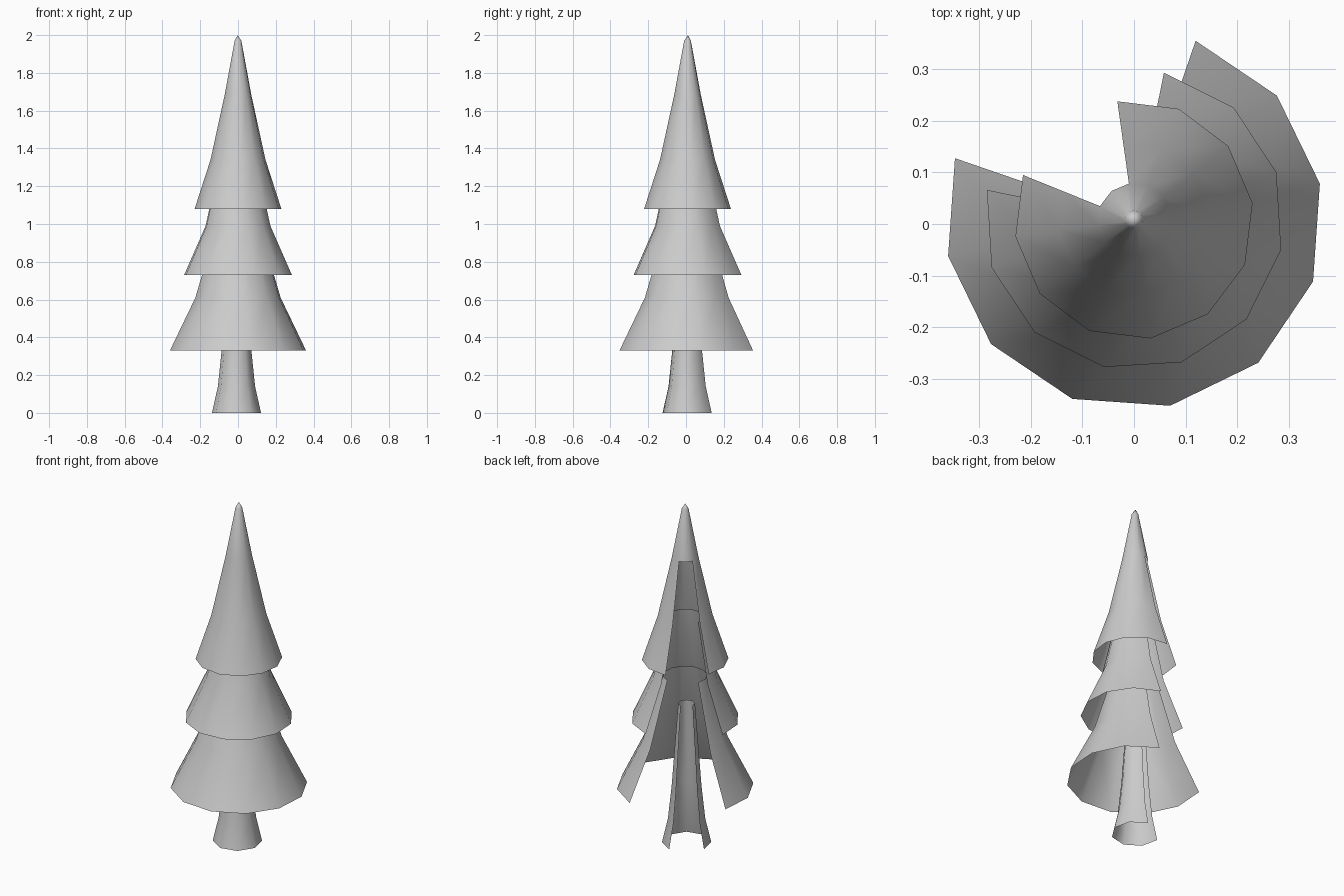
import bpy, bmesh
from math import cos, sin, radians

if "Cube" in bpy.data.objects:
    bpy.data.objects.remove(bpy.data.objects["Cube"])


def shell(name, profile, sides, start, faces, centre, closed_above=None, tip=None):
    """Revolve (radius, z) points clockwise from 'start' degrees, leaving a gap
    at the back-left; rows from 'closed_above' upward go all the way round."""
    bm = bmesh.new()
    rings = []
    for r, z in profile:
        ring = []
        for i in range(sides):
            a = radians(start - 360 / sides * i)
            ring.append(bm.verts.new((centre[0] + r * cos(a), centre[1] + r * sin(a), z)))
        rings.append(ring)
    for k in range(len(rings) - 1):
        full = closed_above is not None and k >= closed_above
        for i in range(sides if full else faces):
            j = (i + 1) % sides
            lo, hi = rings[k], rings[k + 1]
            bm.faces.new((lo[j], lo[i], hi[i], hi[j]))
    if tip:
        t = bm.verts.new(tip)
        for i in range(sides):
            bm.faces.new((rings[-1][(i + 1) % sides], rings[-1][i], t))
    loose = [v for v in bm.verts if not v.link_faces]
    bmesh.ops.delete(bm, geom=loose, context='VERTS')
    for f in bm.faces:
        f.smooth = True
    mesh = bpy.data.meshes.new(name)
    bm.to_mesh(mesh)
    bm.free()
    ob = bpy.data.objects.new(name, mesh)
    bpy.context.collection.objects.link(ob)
    return ob


C = (0, 0.008)

# Trunk: open eight-sided flared tube
shell("trunk", [(0.132, 0), (0.10, 0.14), (0.08, 0.33), (0.045, 0.82)],
      8, 80, 6, (-0.008, 0.006))

# Lower and middle branch skirts, a quarter open at the back
shell("lower_branches", [(0.367, 0.33), (0.23, 0.61), (0.118, 0.985)],
      12, 71, 9, C)
shell("middle_branches", [(0.291, 0.73), (0.175, 0.99), (0.10, 1.33)],
      12, 78.5, 9, C)

# Top branches: slit at the back below a closed pointed tip
shell("top_branches", [(0.232, 1.08), (0.147, 1.34), (0.071, 1.685), (0.018, 1.97)],
      12, 98, 10, C, closed_above=2, tip=(-0.002, 0.01, 2.0))
